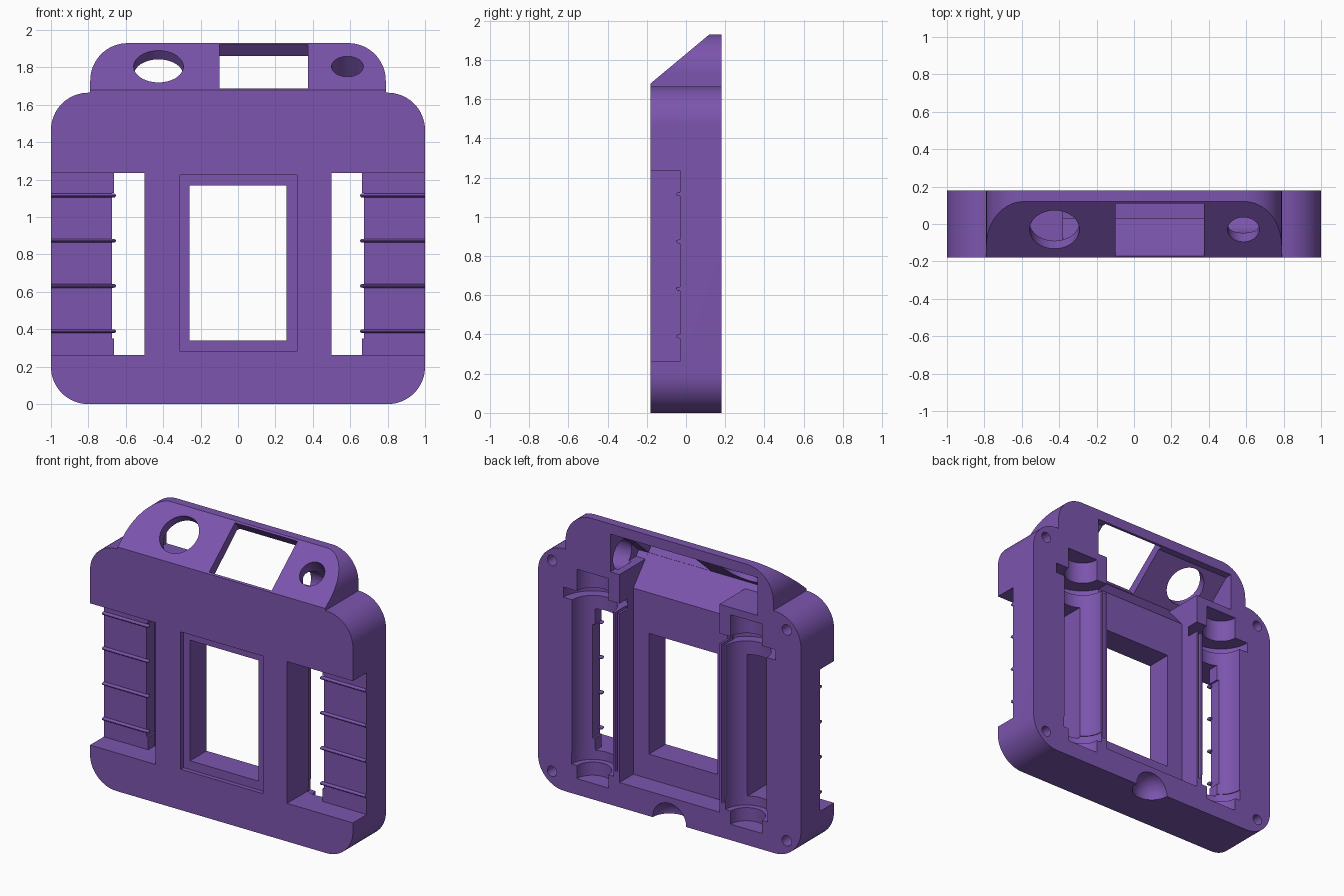
import bpy, bmesh, math
from mathutils import Vector, Matrix

if "Cube" in bpy.data.objects:
    bpy.data.objects.remove(bpy.data.objects["Cube"])

purple = bpy.data.materials.new("purple_plastic")
purple.diffuse_color = (0.2, 0.09, 0.42, 1)
purple.use_nodes = True
purple.node_tree.nodes["Principled BSDF"].inputs["Base Color"].default_value = purple.diffuse_color


def finish(name, bm):
    bmesh.ops.recalc_face_normals(bm, faces=bm.faces)
    me = bpy.data.meshes.new(name)
    bm.to_mesh(me)
    bm.free()
    me.materials.append(purple)
    ob = bpy.data.objects.new(name, me)
    bpy.context.collection.objects.link(ob)
    return ob


def prism(name, pts, axis, a, b):
    """Extrude a profile: (x, z) points along y, or (y, z) points along x."""
    bm = bmesh.new()
    place = (lambda p, t: (p[0], t, p[1])) if axis == 'y' else (lambda p, t: (t, p[0], p[1]))
    lo = [bm.verts.new(place(p, a)) for p in pts]
    hi = [bm.verts.new(place(p, b)) for p in pts]
    bm.faces.new(lo)
    bm.faces.new(hi)
    n = len(pts)
    for i in range(n):
        j = (i + 1) % n
        bm.faces.new((lo[i], lo[j], hi[j], hi[i]))
    return finish(name, bm)


def box(x0, x1, y0, y1, z0, z1):
    x0, x1 = sorted((x0, x1))
    return prism("cutter", [(x0, z0), (x1, z0), (x1, z1), (x0, z1)], 'y', y0, y1)


def rod(p, q, r, name="cutter", n=48):
    p, q = Vector(p), Vector(q)
    bm = bmesh.new()
    rot = (q - p).to_track_quat('Z', 'Y').to_matrix().to_4x4()
    bmesh.ops.create_cone(bm, cap_ends=True, segments=n, radius1=r, radius2=r,
                          depth=(q - p).length, matrix=Matrix.Translation((p + q) / 2) @ rot)
    return finish(name, bm)


def arc(cx, cz, r, a0, a1, n=16):
    return [(cx + r * math.cos(math.radians(a0 + (a1 - a0) * i / n)),
             cz + r * math.sin(math.radians(a0 + (a1 - a0) * i / n))) for i in range(n + 1)]


# Case outline: rounded body with a narrower rounded head
half = (arc(0.8, 0.2, 0.2, -90, 0) + arc(0.8, 1.465, 0.2, 0, 90)
        + [(0.79, 1.665)] + arc(0.59, 1.73, 0.2, 0, 90))
case = prism("case_shell", half + [(-x, z) for x, z in reversed(half)], 'y', -0.18, 0.18)


def cut(tool):
    m = case.modifiers.new("cut", 'BOOLEAN')
    m.operation = 'DIFFERENCE'
    m.solver = 'EXACT'
    m.object = tool
    bpy.context.view_layer.objects.active = case
    bpy.ops.object.modifier_apply(modifier=m.name)
    bpy.data.objects.remove(tool)


# Sloped head face
cut(prism("cutter", [(-0.3, 1.58), (0.24, 2.03), (-0.3, 2.03)], 'x', -1.2, 1.2))

# Screen window with shallow front rebate, and rear centre cavity
cut(box(-0.31, 0.315, -0.3, -0.15, 0.28, 1.225))
cut(box(-0.26, 0.26, -0.3, 0.1, 0.34, 1.17))
cut(prism("cutter", [(0.3, 0.17), (0.03, 0.17), (0.03, 1.45), (-0.13, 1.634),
                     (-0.06, 1.69), (0.3, 1.69)], 'x', -0.38, 0.38))

# Rear pocket inside the head
cut(prism("cutter", [(0.3, 1.6), (-0.1, 1.6), (-0.13, 1.634), (0.13, 1.86), (0.3, 1.86)],
          'x', -0.67, 0.45))

# Openings square to the slope: display window, large hole, small hole
s = Vector((0, 0.768, 0.64))
n = Vector((0, 0.64, -0.768))
p0, p1 = Vector((0, -0.17, 1.688)), Vector((0, 0.11, 1.921))
corners = [p0 - n * 0.06, p0 + n * 0.1, p1 + n * 0.1, p1 - n * 0.06]
cut(prism("cutter", [(v.y, v.z) for v in corners], 'x', -0.1, 0.375))
c = Vector((-0.425, -0.03, 1.805))
cut(rod(c - n * 0.15, c + n * 0.13, 0.133))
c = Vector((0.585, -0.03, 1.805))
cut(rod(c - n * 0.15, c + n * 0.19, 0.085))
cut(rod((0.43, 0.05, 1.67), (0.68, 0.05, 1.67), 0.1))

for k in (-1, 1):
    # Side grip recess and through slot
    cut(box(k * 0.5, k * 1.1, -0.3, -0.03, 0.262, 1.237))
    cut(box(k * 0.5, k * 0.662, -0.1, 0.3, 0.262, 1.237))
    cut(box(k * 0.64, k * 0.675, -0.1, 0.3, 0.35, 1.13))
    # Stepped round channel in the rear
    for z0, z1, r in ((0.11, 0.205, 0.12), (0.2, 0.275, 0.16), (0.27, 1.335, 0.155),
                      (1.33, 1.4, 0.222), (1.395, 1.55, 0.12)):
        cut(rod((k * 0.585, 0.18, z0), (k * 0.585, 0.18, z1), r))
    # Thin strip slot beside the channel
    cut(box(k * 0.395, k * 0.415, 0.06, 0.3, 0.24, 1.36))
    # Corner screw holes
    for z in (0.11, 1.56):
        cut(rod((k * 0.893, -0.08, z), (k * 0.893, 0.3, z), 0.036, n=24))

# Round cable notch at the lower rear edge
bm = bmesh.new()
bmesh.ops.create_uvsphere(bm, u_segments=32, v_segments=16, radius=0.128,
                          matrix=Matrix.Translation((0, 0.181, 0.001)))
cut(finish("cutter", bm))

# Raised ribs across the side grips
ribs = []
for k in (-1, 1):
    for z in (0.39, 0.632, 0.874, 1.115):
        rib = rod((k * 0.665, 0, 0), (k * 1.0, 0, 0), 0.01, "grip_rib", 16)
        bm = bmesh.new()
        bm.from_mesh(rib.data)
        bmesh.ops.create_uvsphere(bm, u_segments=16, v_segments=8, radius=0.0101,
                                  matrix=Matrix.Translation((k * 0.663, 0, 0)))
        bm.to_mesh(rib.data)
        bm.free()
        rib.data.transform(Matrix.Translation((0, -0.033, z)) @ Matrix.Diagonal((1, 1.8, 1, 1)))
        ribs.append(rib)

bpy.ops.object.select_all(action='DESELECT')
for ob in [case] + ribs:
    ob.select_set(True)
bpy.context.view_layer.objects.active = case
bpy.ops.object.shade_smooth_by_angle(angle=math.radians(30))
